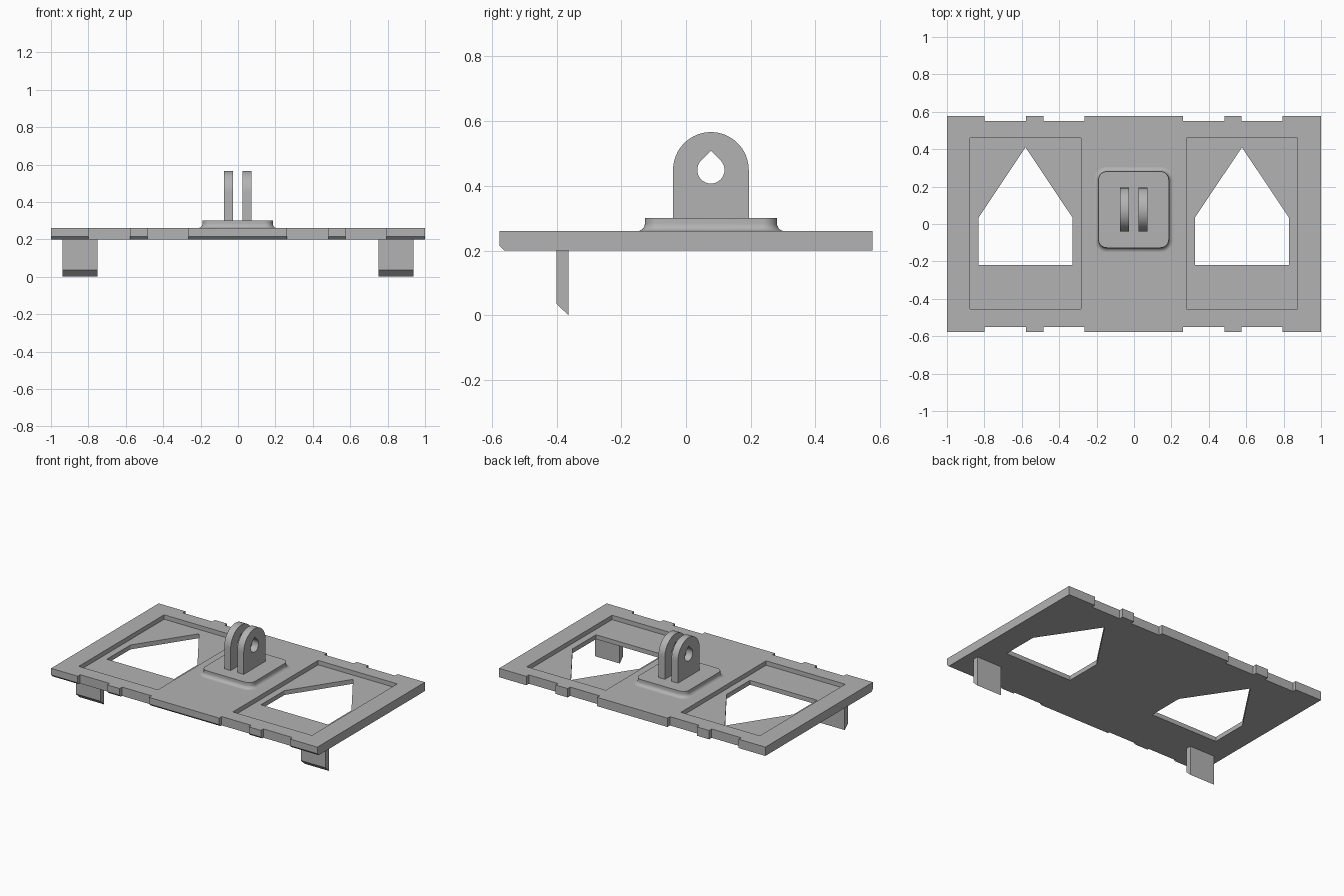
import bpy
import bmesh
import math

cube = bpy.data.objects.get("Cube")
if cube:
    bpy.data.objects.remove(cube, do_unlink=True)

grey = bpy.data.materials.new("plain grey plastic")
grey.use_nodes = True
colour = (0.45, 0.45, 0.45, 1)
grey.diffuse_color = colour
grey.node_tree.nodes["Principled BSDF"].inputs["Base Color"].default_value = colour


def loft(name, rings):
    """Solid skinned through a list of equal-length 3D rings."""
    bm = bmesh.new()
    loops = [[bm.verts.new(p) for p in ring] for ring in rings]
    for a, b in zip(loops, loops[1:]):
        for i in range(len(a)):
            j = (i + 1) % len(a)
            bm.faces.new((a[i], a[j], b[j], b[i]))
    bm.faces.new(loops[0])
    bm.faces.new(loops[-1])
    bmesh.ops.recalc_face_normals(bm, faces=bm.faces)
    mesh = bpy.data.meshes.new(name)
    bm.to_mesh(mesh)
    bm.free()
    mesh.materials.append(grey)
    obj = bpy.data.objects.new(name, mesh)
    bpy.context.collection.objects.link(obj)
    return obj


def slab(name, outline, low, high):
    """Outline in x, y extruded along z."""
    return loft(name, [[(x, y, z) for x, y in outline] for z in (low, high)])


def side_slab(name, outline, low, high):
    """Outline in y, z extruded along x."""
    return loft(name, [[(x, y, z) for y, z in outline] for x in (low, high)])


def rectangle(x0, x1, y0, y1):
    return [(x0, y0), (x1, y0), (x1, y1), (x0, y1)]


def activate(obj):
    bpy.ops.object.select_all(action="DESELECT")
    obj.select_set(True)
    bpy.context.view_layer.objects.active = obj


def cut(obj, cutter):
    cutter.hide_render = True
    activate(obj)
    mod = obj.modifiers.new("cut", "BOOLEAN")
    mod.operation = "DIFFERENCE"
    mod.solver = "EXACT"
    mod.object = cutter
    bpy.ops.object.modifier_apply(modifier=mod.name)
    bpy.data.objects.remove(cutter, do_unlink=True)


def smooth(obj):
    activate(obj)
    bpy.ops.object.shade_smooth_by_angle(angle=math.radians(35))


# Base plate with notched long edges
BOTTOM, TOP, FLOOR = 0.2, 0.26, 0.23
HALF_Y, NOTCH_Y = 0.577, 0.55
steps = [(-1, HALF_Y)]
for start, end in ((-0.8, -0.578), (-0.485, -0.265), (0.263, 0.485), (0.575, 0.795)):
    steps += [(start, HALF_Y), (start, NOTCH_Y), (end, NOTCH_Y), (end, HALF_Y)]
steps.append((1, HALF_Y))
plate = slab("base_plate", [(x, -y) for x, y in steps] + steps[::-1], BOTTOM, TOP)

# Bevel under the front tabs
wedge = [(-HALF_Y - 0.015, BOTTOM + 0.03), (-HALF_Y - 0.015, BOTTOM - 0.015),
         (-HALF_Y + 0.03, BOTTOM - 0.015)]
cut(plate, side_slab("bevel_cutter", wedge, -1.1, 1.1))

# Shallow trays with pointed windows, and the hooks underneath
hook = [(-0.4, BOTTOM + 0.01), (-0.4, 0.035), (-0.363, 0), (-0.363, BOTTOM + 0.01)]
for side, cx in (("right", -0.58), ("left", 0.577)):
    tray = rectangle(cx - 0.297, cx + 0.297, -0.455, 0.46)
    cut(plate, slab("tray_cutter", tray, FLOOR, 0.4))
    window = [(cx - 0.252, -0.218), (cx + 0.252, -0.218), (cx + 0.252, 0.033),
              (cx, 0.41), (cx - 0.252, 0.033)]
    cut(plate, slab("window_cutter", window, 0.1, 0.4))
    sign = 1 if cx > 0 else -1
    hx = sign * 0.845
    side_slab(side + "_hook", hook, hx - 0.093, hx + 0.093)

# Mount pad with rounded corners and a concave flare at its foot
MID_X, MID_Y = -0.002, 0.077


def rounded_ring(grow, z, radius=0.045):
    ring = []
    for quarter, (sx, sy) in enumerate(((1, 1), (-1, 1), (-1, -1), (1, -1))):
        for k in range(9):
            a = math.pi / 2 * (quarter + k / 8)
            ring.append((MID_X + sx * (0.188 - radius) + (radius + grow) * math.cos(a),
                         MID_Y + sy * (0.204 - radius) + (radius + grow) * math.sin(a), z))
    return ring


FLARE = 0.024
rings = [rounded_ring(FLARE, TOP - 0.01)]
for k in range(7):
    a = math.pi / 2 * k / 6
    rings.append(rounded_ring(FLARE * (1 - math.sin(a)), TOP + FLARE * (1 - math.cos(a))))
rings.append(rounded_ring(0, 0.3))
smooth(loft("mount_pad", rings))

# Twin lugs with round tops and teardrop holes
AXIS_Z, LUG_R, HOLE_R = 0.449, 0.117, 0.042
lug = [(MID_Y - LUG_R, 0.29), (MID_Y + LUG_R, 0.29)]
for k in range(33):
    a = math.pi * k / 32
    lug.append((MID_Y + LUG_R * math.cos(a), AXIS_Z + LUG_R * math.sin(a)))
hole = [(MID_Y, AXIS_Z + HOLE_R * math.sqrt(2))]
for k in range(25):
    a = math.radians(135 + 270 * k / 24)
    hole.append((MID_Y + HOLE_R * math.cos(a), AXIS_Z + HOLE_R * math.sin(a)))
for side, offset in (("right", -0.049), ("left", 0.049)):
    x = MID_X + offset
    body = side_slab(side + "_lug", lug, x - 0.024, x + 0.024)
    cut(body, side_slab("hole_cutter", hole, x - 0.04, x + 0.04))
    smooth(body)
